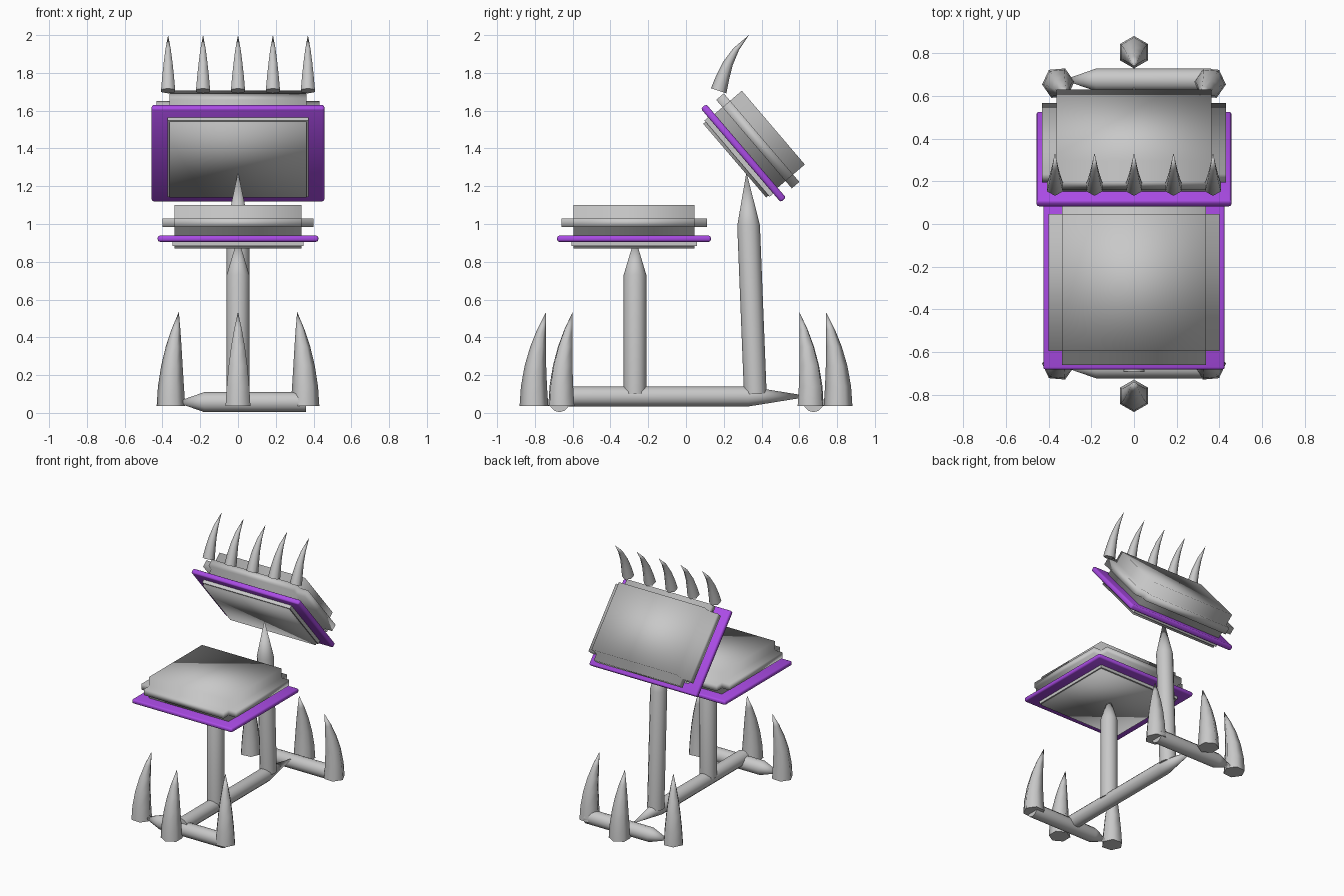
import bpy, bmesh, math
from mathutils import Vector, Matrix

if "Cube" in bpy.data.objects:
    bpy.data.objects.remove(bpy.data.objects["Cube"])


def material(name, rgb):
    m = bpy.data.materials.new(name)
    m.diffuse_color = (*rgb, 1)
    m.use_nodes = True
    m.node_tree.nodes["Principled BSDF"].inputs["Base Color"].default_value = m.diffuse_color
    return m


GREY = material("bone_grey", (0.58, 0.58, 0.58))
PURPLE = material("purple", (0.40, 0.07, 0.78))


def finish(name, bm, mat, angle=None):
    bmesh.ops.recalc_face_normals(bm, faces=bm.faces)
    me = bpy.data.meshes.new(name)
    bm.to_mesh(me)
    bm.free()
    me.materials.append(mat)
    ob = bpy.data.objects.new(name, me)
    bpy.context.collection.objects.link(ob)
    bpy.ops.object.select_all(action='DESELECT')
    bpy.context.view_layer.objects.active = ob
    ob.select_set(True)
    if angle:
        bpy.ops.object.shade_smooth_by_angle(angle=math.radians(angle))
    else:
        bpy.ops.object.shade_smooth()
    return ob


def loft(name, path, radii, axis, sides, turn=0.0, angle=65):
    """Rings of the given radii along a path, closing to a point at the end."""
    bm = bmesh.new()
    q = Vector((0, 0, 1)).rotation_difference(Vector(axis).normalized())
    rings = []
    for p, r in zip(path[:-1], radii):
        ring = []
        for i in range(sides):
            a = turn + 2 * math.pi * i / sides
            ring.append(bm.verts.new(Vector(p) + q @ Vector((r * math.cos(a), r * math.sin(a), 0))))
        rings.append(ring)
    tip = bm.verts.new(path[-1])
    bm.faces.new(rings[0])
    for i in range(sides):
        j = (i + 1) % sides
        for a, b in zip(rings, rings[1:]):
            bm.faces.new((a[i], a[j], b[j], b[i]))
        bm.faces.new((rings[-1][i], rings[-1][j], tip))
    return finish(name, bm, GREY, angle)


def rod(name, start, tip, radius, shoulder):
    """Round bar sharpened at one end, shoulder is where the point begins."""
    s, t = Vector(start), Vector(tip)
    return loft(name, [s, s.lerp(t, shoulder), t], [radius, radius], t - s, 12, angle=40)


def claw(name, x, y, lean_x, lean_y):
    """Upright claw whose tip leans towards the middle."""
    prof = [(.037, .076, 0), (.14, .069, 0), (.25, .057, .12), (.35, .042, .34),
            (.44, .024, .62), (.535, 0, 1)]
    path = [(x + lean_x * k, y + lean_y * k, z) for z, r, k in prof]
    return loft(name, path, [r for z, r, k in prof[:-1]], (0, 0, 1), 6,
                math.atan2(lean_y, lean_x))


def slab(hx, hy, levels):
    """Stack of equal rectangles joined into a closed block."""
    bm = bmesh.new()
    rings = [[bm.verts.new((sx * hx, sy * hy, z))
              for sx, sy in ((-1, -1), (1, -1), (1, 1), (-1, 1))] for z in levels]
    bm.faces.new(rings[0])
    bm.faces.new(rings[-1])
    bands = [[bm.faces.new((a[i], a[(i + 1) % 4], b[(i + 1) % 4], b[i])) for i in range(4)]
             for a, b in zip(rings, rings[1:])]
    bmesh.ops.recalc_face_normals(bm, faces=bm.faces)
    return bm, bands


def pad(name, loc, tilt, scale):
    """Cushion with side flanges, a thin coloured rim and a small under-pan."""
    mtx = (Matrix.Translation(loc) @ Matrix.Rotation(math.radians(tilt), 4, 'X')
           @ Matrix.Diagonal((*scale, 1)))
    # cushion block with four flanges pulled out of its middle band
    bm, bands = slab(.337, .321, (-.052, .063, .108, .178))
    for f in bmesh.ops.extrude_discrete_faces(bm, faces=bands[1])['faces']:
        f.normal_update()
        bmesh.ops.translate(bm, verts=f.verts, vec=f.normal.normalized() * .064)
    bm.transform(mtx)
    finish(name + "_cushion", bm, GREY)
    # under-pan
    bm, _ = slab(.346, .332, (-.038, .005))
    bm.transform(mtx)
    finish(name + "_pan", bm, GREY, 30)
    # rounded rim
    bm, _ = slab(.425, .407, (-.016, .016))
    bmesh.ops.bevel(bm, geom=bm.edges[:], offset=.011, segments=2, affect='EDGES', profile=.5)
    bm.transform(mtx)
    finish(name + "_rim", bm, PURPLE, 50)


# seat and tilted backrest
pad("seat", (0, -.275, .922), 0, (1, 1, 1))
pad("backrest", (0, .304, 1.375), -49.5, (1.075, .80, 1.17))

# uprights
rod("front_post", (0, -.27, .10), (0, -.27, .93), .06, .76)
rod("back_post", (0, .367, .10), (0, .32, 1.275), .06, .76)

# floor bars
rod("floor_beam", (0, -.69, .087), (0, .66, .087), .053, .755)
for side, y in (("front", -.67), ("back", .675)):
    rod(side + "_cross_bar", (.36, y, .057), (-.33, y, .057), .053, .78)

# floor claws, three at each end
for side, s in (("front", -1), ("back", 1)):
    claw(side + "_middle_claw", 0, s * .805, 0, -s * .065)
    for hand, h in (("left", -1), ("right", 1)):
        claw(f"{side}_{hand}_claw", h * .355, s * .66, -h * .042, -s * .06)

# row of spikes on the backrest's top edge
for i in range(5):
    x = (i - 2) * .185
    path = [(x, .173, 1.705), (x, .194, 1.775), (x, .222, 1.85), (x, .265, 1.925), (x, .333, 2.0)]
    loft(f"top_spike_{i + 1}", path, [.043, .036, .027, .016], (0, .33, 1), 6, math.pi / 2)
